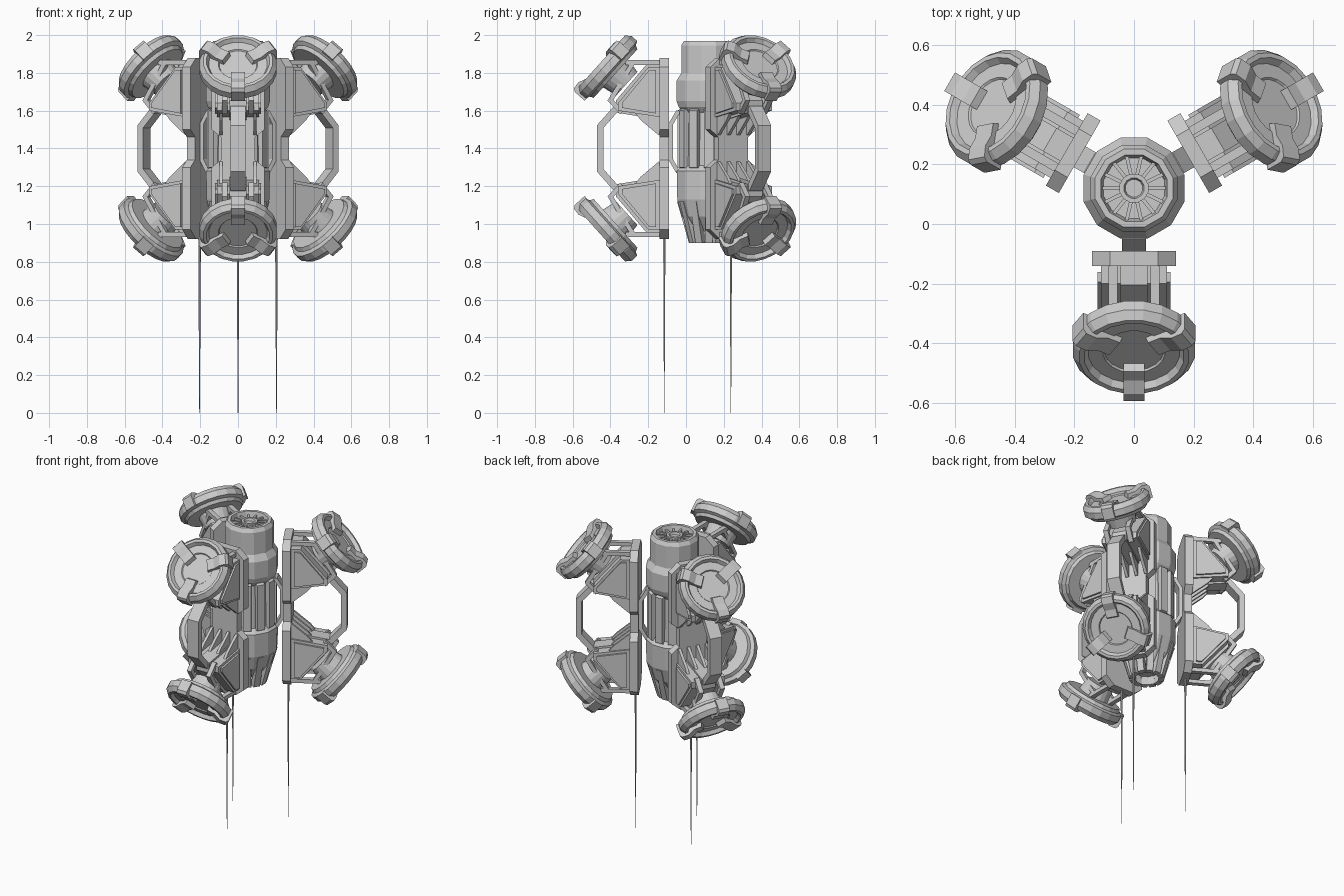
import bpy, bmesh
from math import radians, cos, sin, pi
from mathutils import Matrix, Vector

if "Cube" in bpy.data.objects:
    bpy.data.objects.remove(bpy.data.objects["Cube"])

CENTER = Vector((0, 0.12, 1.4))   # hub axis and mid height
ARMS = {"front": -90, "right": 30, "left": 150}


def prism(bm, profile, t0, t1, mat=Matrix()):
    """Extrude an (x, z) outline along y from t0 to t1."""
    a = [bm.verts.new(mat @ Vector((x, t0, z))) for x, z in profile]
    b = [bm.verts.new(mat @ Vector((x, t1, z))) for x, z in profile]
    bm.faces.new(a)
    bm.faces.new(b[::-1])
    n = len(a)
    for i in range(n):
        bm.faces.new((a[i], b[i], b[(i + 1) % n], a[(i + 1) % n]))


def box(bm, x0, x1, y0, y1, z0, z1, mat=Matrix()):
    prism(bm, [(x0, z0), (x1, z0), (x1, z1), (x0, z1)], y0, y1, mat)


def lathe(bm, profile, sides, mat=Matrix()):
    """Revolve an (r, z) outline around z."""
    rings = []
    for r, z in profile:
        rings.append([bm.verts.new(mat @ Vector((r * cos(2 * pi * (i + .5) / sides),
                                                 r * sin(2 * pi * (i + .5) / sides), z)))
                      for i in range(sides)])
    for p, q in zip(rings, rings[1:]):
        for i in range(sides):
            j = (i + 1) % sides
            bm.faces.new((p[i], p[j], q[j], q[i]))
    bmesh.ops.remove_doubles(bm, verts=bm.verts, dist=1e-5)


def strip(bm, path, w, t0, t1):
    """Bar of thickness w following an (x, z) path, with mitred corners."""
    pts = [Vector(p) for p in path]
    left, right = [], []
    for i, p in enumerate(pts):
        dirs = []
        if i > 0:
            dirs.append((p - pts[i - 1]).normalized())
        if i < len(pts) - 1:
            dirs.append((pts[i + 1] - p).normalized())
        d = sum(dirs, Vector((0, 0))).normalized()
        n = Vector((-d.y, d.x)) * (w / 2 / d.dot(dirs[0]))
        left.append(p + n)
        right.append(p - n)
    prism(bm, left + right[::-1], t0, t1)


def mesh(bm, name):
    bmesh.ops.recalc_face_normals(bm, faces=bm.faces)
    me = bpy.data.meshes.new(name)
    bm.to_mesh(me)
    bm.free()
    return me


def add(name, me, angle=0, mirror=False):
    ob = bpy.data.objects.new(name, me)
    bpy.context.collection.objects.link(ob)
    ob.location = CENTER
    ob.rotation_euler = (0, 0, radians(angle))
    if mirror:
        m = ob.modifiers.new("mirror", 'MIRROR')
        m.use_axis = (False, False, True)
    return ob


def add_arms(name, bm, mirror=True):
    me = mesh(bm, name)
    for side, ang in ARMS.items():
        add(f"{side}_{name}", me, ang, mirror)


def turn(i, n):
    return Matrix.Rotation(2 * pi * i / n, 4, 'Z')


# central body shell with recessed top
bm = bmesh.new()
lathe(bm, [(0, -.44), (.085, -.44), (.145, -.36), (.172, -.27), (.175, -.12), (.145, -.09),
           (.14, .19), (.165, .22), (.175, .25), (.175, .36), (.15, .40), (.15, .545),
           (.135, .57), (.115, .57), (.105, .53), (0, .53)], 12)
add("body", mesh(bm, "body"))

# spoked cap inside the top rim
bm = bmesh.new()
lathe(bm, [(.05, .52), (.05, .56), (.035, .56), (.03, .545), (0, .545)], 12)
for i in range(14):
    box(bm, .045, .112, -.006, .006, .52, .55, turn(i, 14))
add("top_spokes", mesh(bm, "top_spokes"))

# vertical slats round the waist and fingers at the bottom
bm = bmesh.new()
for i in range(12):
    prism(bm, [(.12, -.12), (.165, -.10), (.165, .20), (.12, .23)], -.025, .025, turn(i, 12))
add("waist_slats", mesh(bm, "waist_slats"))
bm = bmesh.new()
for i in range(12):
    prism(bm, [(.07, -.50), (.105, -.50), (.168, -.28), (.10, -.28)], -.02, .02, turn(i, 12))
add("bottom_fingers", mesh(bm, "bottom_fingers"))

# bracket loop on the body facing each arm
bm = bmesh.new()
strip(bm, [(.14, .19), (.165, .19), (.20, .13), (.20, -.06), (.165, -.12), (.14, -.12)],
      .022, -.04, .04)
add_arms("bracket", bm, False)

# back plate with narrowed waist
bm = bmesh.new()
half = [(.08, .48), (.14, .43), (.14, .10), (.09, .06)]
outline = (half + [(t, -z) for t, z in half[::-1]])
outline += [(-t, -z) for t, z in outline]
prism(bm, outline, -.26, -.21, Matrix.Rotation(pi / 2, 4, 'Z'))
add_arms("plate", bm, False)

# wedge blocks with raised side panels
bm = bmesh.new()
prism(bm, [(.25, .43), (.32, .43), (.48, .24), (.48, .20), (.25, .165)], -.11, .11)
for s in (-1, 1):
    t = sorted((s * .10, s * .122))
    prism(bm, [(.28, .415), (.315, .415), (.46, .24), (.46, .215), (.28, .185)], *t)
prism(bm, [(.25, .45), (.325, .45), (.49, .255), (.49, .19), (.25, .15)], -.045, .045)
add_arms("block", bm)

# cooling fins between plate and block
bm = bmesh.new()
for t in (-.09, -.03, .03, .09):
    prism(bm, [(.25, .07), (.265, .07), (.36, .15), (.40, .20), (.25, .18)], t - .009, t + .009)
add_arms("fins", bm)

# outer handle between the blocks
bm = bmesh.new()
strip(bm, [(.46, .215), (.495, .205), (.575, .115), (.575, -.115), (.495, -.205), (.46, -.215)],
      .035, -.04, .04)
add_arms("handle", bm, False)

# wheel struts
bm = bmesh.new()
for t in (-.07, .07):
    strip(bm, [(.25, .455), (.40, .455), (.52, .255), (.46, .19)], .025, t - .015, t + .015)
    strip(bm, [(.39, .455), (.44, .455)], .025, t - .015, t + .015)
add_arms("struts", bm)

# tilted wheels
tilt = Matrix.Translation((.53, 0, .43)) @ Matrix.Rotation(radians(48), 4, 'Y')
bm = bmesh.new()
lathe(bm, [(0, -.13), (.085, -.13), (.10, -.05), (.175, -.05), (.185, -.03), (.207, -.02),
           (.207, .02), (.185, .048), (.168, .048), (.155, .025), (.105, .025), (.10, .018),
           (0, .018)], 20, tilt)
add_arms("wheel", bm)

# three clamps gripping each wheel rim
bm = bmesh.new()
for i in range(3):
    prism(bm, [(.065, .015), (.075, .045), (.12, .045), (.165, .065), (.205, .062),
               (.217, .045), (.217, -.025), (.19, -.025), (.16, .02)],
          -.036, .036, tilt @ turn(i, 3))
add_arms("wheel_clamps", bm)

# thin tapered antennas hanging below
bm = bmesh.new()
lathe(bm, [(0, -.47), (.007, -.47), (.005, -.85), (.0015, -1.4), (0, -1.4)], 6,
      Matrix.Translation((.235, 0, 0)))
add_arms("antenna", bm, False)
